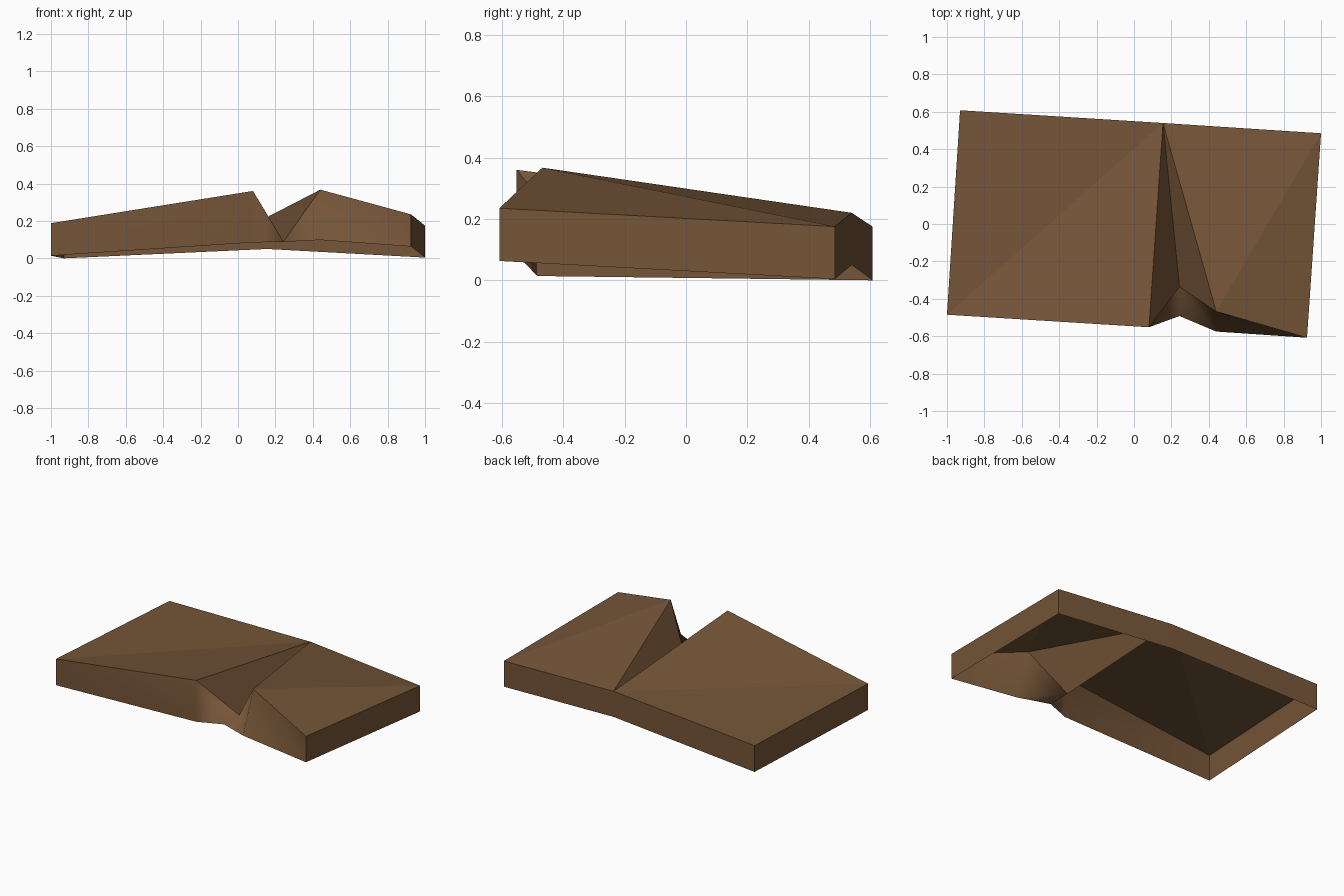
import bpy
import bmesh
import math

if "Cube" in bpy.data.objects:
    bpy.data.objects.remove(bpy.data.objects["Cube"])

# Material
wood = bpy.data.materials.new("warm brown")
wood.diffuse_color = (0.18, 0.092, 0.040, 1.0)
wood.use_nodes = True
wood.node_tree.nodes["Principled BSDF"].inputs["Base Color"].default_value = wood.diffuse_color

# Outline, counter-clockwise from above: name -> (top point, rim y, rim z)
outline = {
    "left_front":  ((-1.00, -0.485, 0.188), -0.485, 0.014),
    "left_peak":   ((0.08, -0.552, 0.36), -0.552, 0.085),
    "valley":      ((0.243, -0.335, 0.09), -0.492, 0.088),
    "right_peak":  ((0.44, -0.468, 0.367), -0.575, 0.098),
    "right_front": ((0.925, -0.608, 0.235), -0.608, 0.063),
    "right_back":  ((1.00, 0.485, 0.175), 0.485, 0.004),
    "mid_back":    ((0.155, 0.54, 0.22), 0.54, 0.05),
    "left_back":   ((-0.93, 0.608, 0.175), 0.608, 0.0),
}
NOTCH = {"left_peak", "valley", "right_peak"}

bm = bmesh.new()
top = {n: bm.verts.new(p) for n, (p, y, z) in outline.items()}
rim = {n: bm.verts.new((p[0], y, z)) for n, (p, y, z) in outline.items()}

# Two sloping roof panels and the V-shaped notch, each as triangles
for tri in (
    ("left_back", "left_front", "mid_back"),
    ("left_front", "left_peak", "mid_back"),
    ("mid_back", "left_peak", "valley"),
    ("mid_back", "valley", "right_peak"),
    ("mid_back", "right_peak", "right_back"),
    ("right_peak", "right_front", "right_back"),
):
    bm.faces.new([top[n] for n in tri])

# Skirt walls down to the open underside; the front run bends smoothly
names = list(outline)
for a, b in zip(names, names[1:] + names[:1]):
    for corners in ((rim[a], rim[b], top[a]), (rim[b], top[b], top[a])):
        face = bm.faces.new(corners)
        face.smooth = a in NOTCH or b in NOTCH

# Keep the roof edges and outer corners crisp
for edge in bm.edges:
    edge.smooth = all(f.smooth for f in edge.link_faces)

mesh = bpy.data.meshes.new("folded_panel")
bm.to_mesh(mesh)
bm.free()
mesh.materials.append(wood)
panel = bpy.data.objects.new("folded_panel", mesh)
bpy.context.collection.objects.link(panel)
